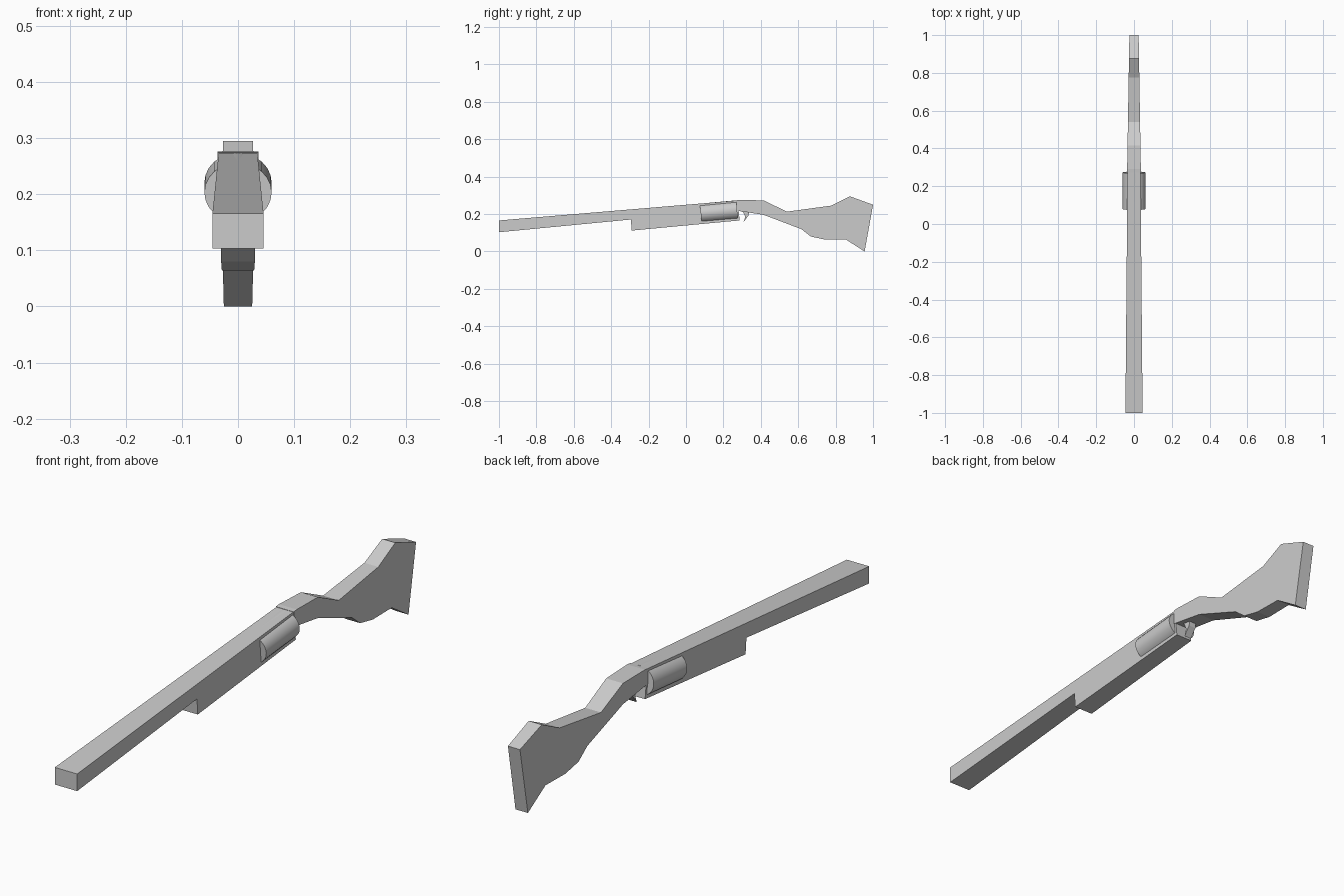
import bpy, bmesh, math
from mathutils import Matrix

if "Cube" in bpy.data.objects:
    bpy.data.objects.remove(bpy.data.objects["Cube"])


def tapered_profile(name, profile, y0, w0, y1, w1):
    """Side profile in (y, z), given thickness in x that varies linearly with y."""
    half = lambda y: w0 + (w1 - w0) * (y - y0) / (y1 - y0)
    bm = bmesh.new()
    left = [bm.verts.new((-half(y), y, z)) for y, z in profile]
    right = [bm.verts.new((half(y), y, z)) for y, z in profile]
    bm.faces.new(left)
    bm.faces.new(right[::-1])
    n = len(profile)
    for i in range(n):
        j = (i + 1) % n
        bm.faces.new((left[i], right[i], right[j], left[j]))
    bmesh.ops.recalc_face_normals(bm, faces=bm.faces)
    mesh = bpy.data.meshes.new(name)
    bm.to_mesh(mesh)
    bm.free()
    obj = bpy.data.objects.new(name, mesh)
    bpy.context.collection.objects.link(obj)
    return obj


# Barrel with the stepped-down fore-end underneath
tapered_profile("barrel_and_fore_end", [
    (-1.0, 0.166), (0.275, 0.273), (0.287, 0.166), (-0.290, 0.112),
    (-0.295, 0.171), (-1.0, 0.103)], -1.0, 0.0455, 0.28, 0.0345)

# Stock: wrist, comb, butt and belly
tapered_profile("stock", [
    (0.272, 0.274), (0.290, 0.276), (0.415, 0.273), (0.540, 0.213),
    (0.775, 0.245), (0.876, 0.295), (1.0, 0.250), (0.955, 0.0),
    (0.855, 0.064), (0.742, 0.064), (0.667, 0.080), (0.618, 0.119),
    (0.415, 0.196), (0.340, 0.208), (0.272, 0.218)], 0.28, 0.0365, 1.0, 0.0245)

# Hooked trigger
tapered_profile("trigger", [
    (0.298, 0.222), (0.338, 0.215), (0.334, 0.192), (0.308, 0.158),
    (0.317, 0.185), (0.310, 0.200)], 0.29, 0.015, 0.34, 0.015)

# Round drum bulging from both sides of the receiver
bpy.ops.mesh.primitive_cylinder_add(vertices=24, radius=1, depth=1)
drum = bpy.context.object
drum.name = "receiver_drum"
drum.data.transform(
    Matrix.Translation((0, 0.176, 0.212))
    @ Matrix.Rotation(math.atan(0.09), 4, 'X')
    @ Matrix.Diagonal((0.060, 0.195, 0.053, 1))
    @ Matrix.Rotation(math.radians(-90), 4, 'X'))
bpy.ops.object.shade_smooth_by_angle(angle=math.radians(30))
